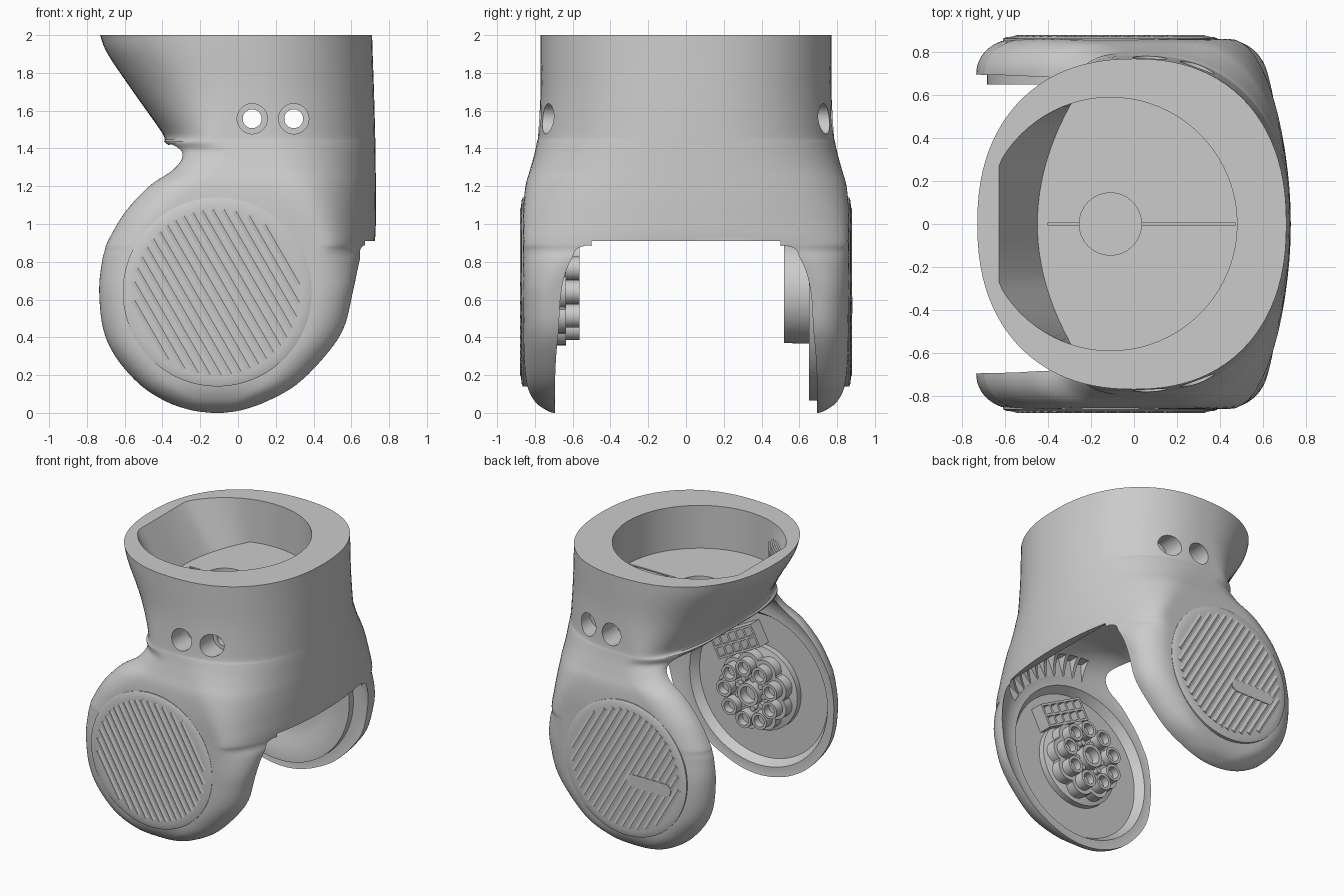
import bpy, bmesh, math
from mathutils import Matrix, Vector

old = bpy.data.objects.get("Cube")
if old:
    bpy.data.objects.remove(old, do_unlink=True)

grey = bpy.data.materials.new("light_grey_plastic")
grey.use_nodes = True
colour = (0.6, 0.6, 0.6, 1)
grey.diffuse_color = colour
grey.node_tree.nodes["Principled BSDF"].inputs["Base Color"].default_value = colour

AX, AZ = -0.11, 0.64          # joint axle, runs along y


def finish(bm, name):
    """Clean the mesh and make it an object."""
    bmesh.ops.remove_doubles(bm, verts=bm.verts, dist=1e-5)
    bmesh.ops.recalc_face_normals(bm, faces=bm.faces)
    mesh = bpy.data.meshes.new(name)
    bm.to_mesh(mesh)
    bm.free()
    mesh.materials.append(grey)
    ob = bpy.data.objects.new(name, mesh)
    bpy.context.collection.objects.link(ob)
    return ob


def smooth(ob):
    bpy.ops.object.select_all(action='DESELECT')
    ob.select_set(True)
    bpy.context.view_layer.objects.active = ob
    bpy.ops.object.shade_smooth_by_angle(angle=math.radians(32))


def skin(bm, rings, caps=True):
    """Join closed rings of points with quads."""
    loops = [[bm.verts.new(p) for p in ring] for ring in rings]
    for a, b in zip(loops, loops[1:]):
        for i in range(len(a)):
            j = (i + 1) % len(a)
            bm.faces.new((a[i], a[j], b[j], b[i]))
    if caps:
        bm.faces.new(loops[0])
        bm.faces.new(loops[-1])


def lathe(bm, profile, cx=AX, cz=AZ, seg=72, closed=False):
    """Spin (radius, y) points about a line along y."""
    prof = profile + profile[:1] if closed else profile
    turns = [k * math.tau / seg for k in range(seg)]
    skin(bm, [[(cx + r * math.cos(a), y, cz + r * math.sin(a)) for a in turns]
              for r, y in prof], caps=False)


def box(bm, centre, size, spin=0):
    """Box turned about y by spin."""
    m = (Matrix.Translation(centre) @ Matrix.Rotation(-spin, 4, 'Y')
         @ Matrix.Diagonal((*size, 1)))
    bmesh.ops.create_cube(bm, size=1, matrix=m)


def cut(ob, bm, name):
    tool = finish(bm, name)
    tool.hide_render = True
    mod = ob.modifiers.new(name, 'BOOLEAN')
    mod.operation, mod.solver, mod.object = 'DIFFERENCE', 'EXACT', tool
    bpy.ops.object.select_all(action='DESELECT')
    bpy.context.view_layer.objects.active = ob
    ob.select_set(True)
    bpy.ops.object.modifier_apply(modifier=name)
    bpy.data.objects.remove(tool, do_unlink=True)


# Housing sections: z, left x, right x, edge y left/right, rounding left/right, depth
ARMS = [
    (0, -.14, -.08, .7, .7, .09, .09, .703),
    (.015, -.25, .02, .7, .7, .12, .12, .74),
    (.06, -.38, .15, .7, .7, .17, .17, .8),
    (.15, -.52, .31, .7, .7, .18, .18, .842),
    (.3, -.65, .46, .7, .7, .18, .2, .858),
    (.45, -.715, .56, .7, .7, .18, .2, .86),
    (.65, -.735, .61, .7, .7, .18, .2, .862),
    (.8, -.72, .645, .7, .57, .2, .23, .862),
    (.86, -.705, .69, .7, .25, .2, .26, .862)]
NECK = [
    (.91, -.688, .724, .7, 0, .2, .28, .862),
    (1.06, -.6, .73, .7, 0, .22, .36, .862),
    (1.2, -.47, .73, .7, 0, .25, .46, .85),
    (1.29, -.34, .729, .68, 0, .27, .54, .825),
    (1.37, -.295, .728, .6, 0, .28, .61, .803),
    (1.43, -.385, .727, .22, 0, .3, .66, .79),
    (1.48, -.4, .726, 0, 0, .31, .69, .782),
    (1.7, -.555, .72, 0, 0, .54, .715, .77),
    (1.9, -.69, .713, 0, 0, .69, .713, .77),
    (2, -.73, .71, 0, 0, .73, .71, .77)]


def blended(keys, steps=5):
    """Smooth curve through the key sections."""
    rows = []
    for i in range(len(keys) - 1):
        a, b, c, d = (keys[max(0, min(len(keys) - 1, i + k))] for k in (-1, 0, 1, 2))
        for s in range(steps):
            t = s / steps
            rows.append([q + t / 2 * (r - p + t * (2*p - 5*q + 4*r - w + t * (3*(q - r) + w - p)))
                         for p, q, r, w in zip(a, b, c, d)])
    return rows + [list(keys[-1])]


def section(z, xl, xr, yl, yr, wl, wr, depth, n=48):
    """Front and back outline at one height, squarer towards the top."""
    power = 2 + .27 * min(1, max(0, (z - 1) / .4))
    mid = AX * (1 - min(1, z))
    front = []
    for i in range(n + 1):
        turn = math.cos(math.pi * i / n)
        left = i <= n / 2
        reach = mid - xl if left else xr - mid
        edge = min(.7, max(0, yl if left else yr))
        u = min(1, max(0, reach * (1 - abs(turn))) / min(reach, wl if left else wr))
        y = edge + (depth - edge) * max(0, 1 - (1 - u) ** power) ** (1 / power)
        front.append((mid - reach * turn, y))
    return [(x, -y, z) for x, y in front] + [(x, y, z) for x, y in reversed(front)]


bm = bmesh.new()
skin(bm, [section(*row) for row in blended(ARMS + NECK)])
housing = finish(bm, "joint_housing")

# Round clearance between the two arms, with filleted corners
bm = bmesh.new()
fillet = [(.59 + .23 * math.cos(a), .47 + .23 * math.sin(a))
          for a in (k * math.pi / 24 for k in range(13))]
half_profile = fillet + [(0, .7)]
lathe(bm, [(r, -y) for r, y in reversed(half_profile)] + half_profile, seg=128)
cut(housing, bm, "clearance_cutter")

# Straight lower edge of the side wall
bm = bmesh.new()
box(bm, (.75, 0, .56), (.5, 1, .7))
cut(housing, bm, "wall_edge_cutter")

# Dish inside the front arm
bm = bmesh.new()
lathe(bm, [(0, -.6), (.58, -.6), (.57, -.7), (.53, -.76), (0, -.76)])
cut(housing, bm, "dish_cutter")

# Rib pockets along the arch fillets
bm = bmesh.new()
for side in (-1, 1):
    for k in range(9):
        a = math.radians(28 + 7.5 * k)
        box(bm, (AX + .7 * math.cos(a), side * .64, AZ + .7 * math.sin(a)),
            (.13, .12, .07), a)
cut(housing, bm, "pocket_cutter")

# Two stepped screw holes right through
bm = bmesh.new()
step = [(.05, .6), (.08, .6), (.08, 1), (0, 1)]
for x in (.075, .295):
    lathe(bm, [(r, -y) for r, y in reversed(step)] + step, x, 1.557, 40)
cut(housing, bm, "screw_hole_cutter")

# Socket in the top, with one sloping wall
bm = bmesh.new()
circle = [(AX + .59 * math.cos(a), .59 * math.sin(a))
          for a in (k * math.tau / 80 for k in range(80))]
rings = [[(max(x, -.45 + .5 * y * y), y, 1.68) for x, y in circle]]
rings += [[(max(x, -.63), y, z) for x, y in circle] for z in (2, 2.1)]
skin(bm, rings)
cut(housing, bm, "socket_cutter")

# Recess and seam in the socket floor
bm = bmesh.new()
skin(bm, [[(AX + .145 * math.cos(k * math.tau / 48), .145 * math.sin(k * math.tau / 48), z)
           for k in range(48)] for z in (1.64, 1.72)])
cut(housing, bm, "recess_cutter")
bm = bmesh.new()
box(bm, (.035, 0, 1.68), (.87, .014, .03))
cut(housing, bm, "seam_cutter")
smooth(housing)

# Round covers with soft slanted ridges on the outside of both arms
lean = math.radians(-60)
along = Vector((math.cos(lean), 0, math.sin(lean)))
across = Vector((-math.sin(lean), 0, math.cos(lean)))
for side, name in ((-1, "front"), (1, "back")):
    bm = bmesh.new()
    lathe(bm, [(0, side * .8), (.5, side * .8), (.5, side * .864), (.485, side * .87),
               (.45, side * .874), (0, side * .874)], seg=96)
    smooth(finish(bm, name + "_cover"))
    bm = bmesh.new()
    for k in range(-8, 9):
        middle = Vector((AX, side * .873, AZ)) + across * k * .05
        reach = along * math.sqrt(.44 ** 2 - (k * .05) ** 2)
        crest = Vector((0, side * .007, 0))
        skin(bm, [[end - across * .022, end + crest, end + across * .022]
                  for end in (middle - reach, middle + reach)])
    finish(bm, name + "_cover_ridges")

# Pill-shaped tab on the back cover
bm = bmesh.new()
pill = [(-.31 + math.copysign(.135, math.cos(a)) + .045 * math.cos(a), .57 + .045 * math.sin(a))
        for a in ((k + .5) * math.tau / 32 for k in range(32))]
skin(bm, [[(x, y, z) for x, z in pill] for y in (.86, .881)])
smooth(finish(bm, "back_cover_tab"))

# Bearing hub inside the back arm
bm = bmesh.new()
lathe(bm, [(0, .58), (.1, .58), (.1, .52), (.27, .52), (.275, .685), (.4, .685),
           (.46, .65), (.575, .65), (.575, .75), (0, .75)])
smooth(finish(bm, "back_hub"))

# Drive unit inside the front arm: base, centre tube, ring of tubes
bm = bmesh.new()
lathe(bm, [(0, -.77), (.31, -.77), (.31, -.715), (.25, -.7), (.25, -.64), (0, -.64)])
smooth(finish(bm, "drive_base"))
bm = bmesh.new()
lathe(bm, [(.06, -.66), (.06, -.57), (.085, -.57), (.085, -.66)], seg=32, closed=True)
for k in range(9):
    a = k * math.tau / 9
    x, z = AX + .195 * math.cos(a), AZ + .195 * math.sin(a)
    lathe(bm, [(0, -.62), (.042, -.62), (.042, -.565), (.062, -.565), (.062, -.635),
               (.09, -.635), (.09, -.74), (0, -.74)], x, z, 28)
    lathe(bm, [(0, -.66), (.02, -.66), (.02, -.6), (0, -.6)],
          AX + .11 * math.cos(a + .35), AZ + .11 * math.sin(a + .35), 12)
smooth(finish(bm, "drive_tubes"))

# Small lattice beside the drive unit
bm = bmesh.new()
tilt = math.radians(62)
out, sideways = Vector((math.cos(tilt), 0, math.sin(tilt))), Vector((math.sin(tilt), 0, -math.cos(tilt)))
base = Vector((AX, -.71, AZ)) + out * .36
for k in range(6):
    box(bm, base + sideways * (k - 2.5) * .074, (.17, .1, .016), tilt)
for k in (-1, 0, 1):
    box(bm, base + out * k * .077, (.016, .1, .386), tilt)
finish(bm, "drive_lattice")
